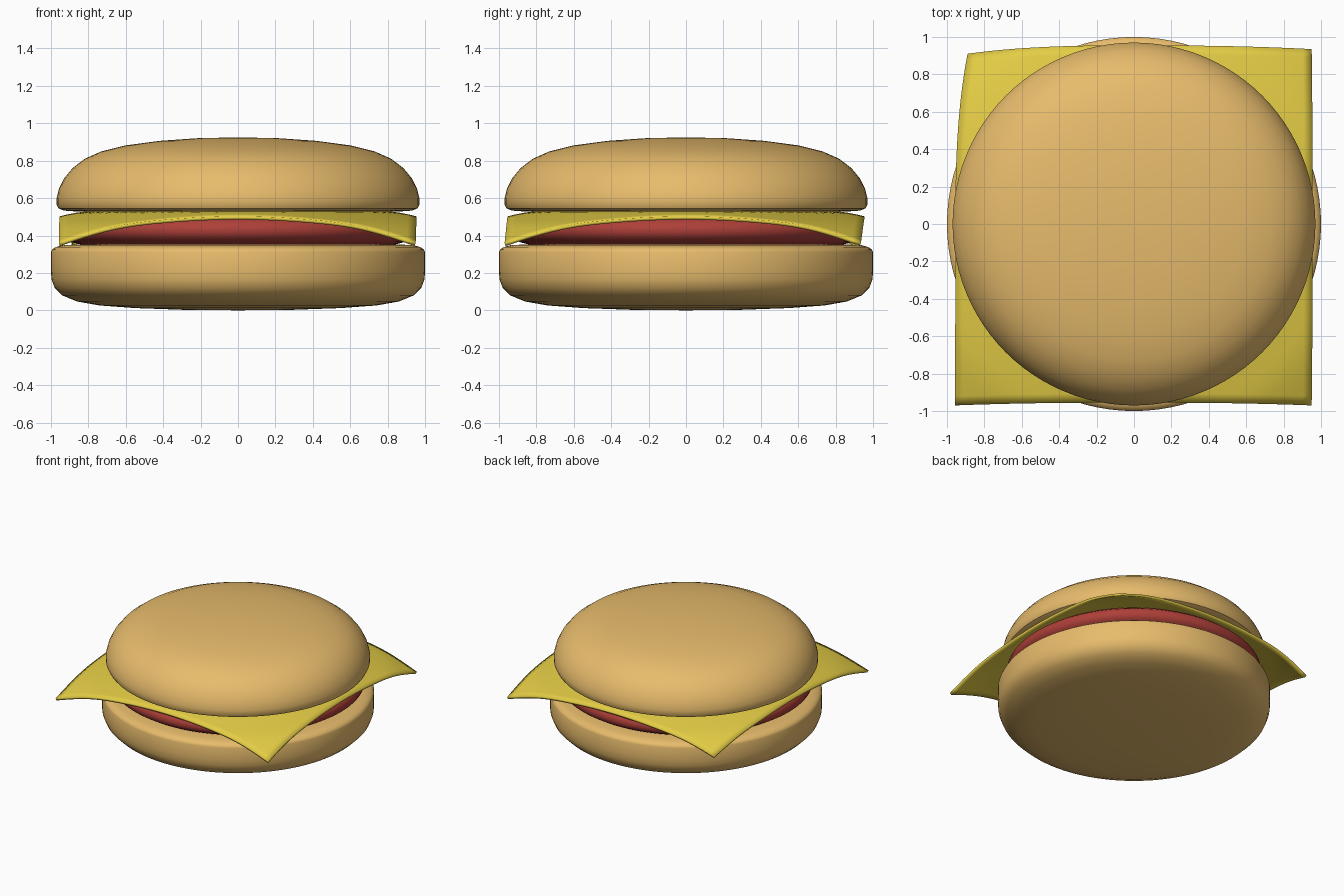
import bpy, bmesh, math

if "Cube" in bpy.data.objects:
    bpy.data.objects.remove(bpy.data.objects["Cube"])


def material(name, rgb):
    m = bpy.data.materials.new(name)
    m.diffuse_color = (*rgb, 1)
    m.use_nodes = True
    m.node_tree.nodes["Principled BSDF"].inputs["Base Color"].default_value = m.diffuse_color
    return m


def finish(name, bm, mat):
    bmesh.ops.recalc_face_normals(bm, faces=bm.faces)
    me = bpy.data.meshes.new(name)
    bm.to_mesh(me)
    bm.free()
    me.materials.append(mat)
    ob = bpy.data.objects.new(name, me)
    bpy.context.collection.objects.link(ob)
    bpy.ops.object.select_all(action='DESELECT')
    ob.select_set(True)
    bpy.context.view_layer.objects.active = ob
    bpy.ops.object.shade_smooth_by_angle(angle=math.radians(40))
    return ob


def lathe(name, profile, mat, steps=96):
    bm = bmesh.new()
    vs = [bm.verts.new((r, 0, z)) for r, z in profile]
    es = [bm.edges.new(p) for p in zip(vs, vs[1:])]
    bmesh.ops.spin(bm, geom=vs + es, cent=(0, 0, 0), axis=(0, 0, 1),
                   angle=2 * math.pi, steps=steps)
    bmesh.ops.remove_doubles(bm, verts=bm.verts, dist=1e-4)
    return finish(name, bm, mat)


bread = material("bread", (0.80, 0.50, 0.15))
meat = material("meat", (0.42, 0.05, 0.04))
yellow = material("cheese", (0.78, 0.61, 0.06))

# Bottom bun
lathe("bottom_bun", [(0, 0), (0.3, 0.003), (0.55, 0.012), (0.74, 0.026),
                     (0.86, 0.047), (0.94, 0.08), (0.98, 0.12), (0.997, 0.165),
                     (1, 0.21), (1, 0.31), (0.994, 0.325), (0.975, 0.338),
                     (0.94, 0.348), (0.85, 0.353), (0, 0.355)], bread)

# Patty
lathe("patty", [(0, 0.35), (0.84, 0.352), (0.89, 0.365), (0.93, 0.39),
                (0.945, 0.425), (0.935, 0.46), (0.9, 0.488), (0.84, 0.505),
                (0, 0.508)], meat)

# Top bun
lathe("top_bun", [(0, 0.527), (0.86, 0.528), (0.93, 0.533), (0.96, 0.545),
                  (0.97, 0.565), (0.97, 0.60), (0.957, 0.65), (0.93, 0.705),
                  (0.885, 0.76), (0.82, 0.81), (0.73, 0.85), (0.6, 0.882),
                  (0.42, 0.906), (0.22, 0.92), (0, 0.925)], bread)


# Cheese slice: square sheet with drooping corners, one pulled inward
def droop(r):
    pts = [(0, 0.53), (0.84, 0.53), (0.955, 0.502), (1.13, 0.462),
           (1.26, 0.405), (1.36, 0.355), (1.5, 0.29)]
    for (a, za), (b, zb) in zip(pts, pts[1:]):
        if r <= b:
            return za + (zb - za) * (r - a) / (b - a)
    return pts[-1][1]


def smooth_droop(r):
    return sum(droop(max(0, r + d * 0.02)) for d in range(-3, 4)) / 7


shift = {(1, 1): (-0.005, -0.02), (1, -1): (-0.005, -0.015),
         (-1, 1): (0.065, -0.045), (-1, -1): (-0.003, -0.015)}
bm = bmesh.new()
bmesh.ops.create_grid(bm, x_segments=40, y_segments=40, size=0.955)
for v in bm.verts:
    x, y = v.co.x, v.co.y
    dx, dy = shift[(1 if x > 0 else -1, 1 if y > 0 else -1)]
    w = (abs(x * y) / 0.955 ** 2) ** 2.5
    v.co = (x + dx * w, y + dy * w, smooth_droop(math.hypot(x, y)))
cheese = finish("cheese_slice", bm, yellow)
mod = cheese.modifiers.new("thickness", 'SOLIDIFY')
mod.thickness = 0.018
mod.offset = -1
